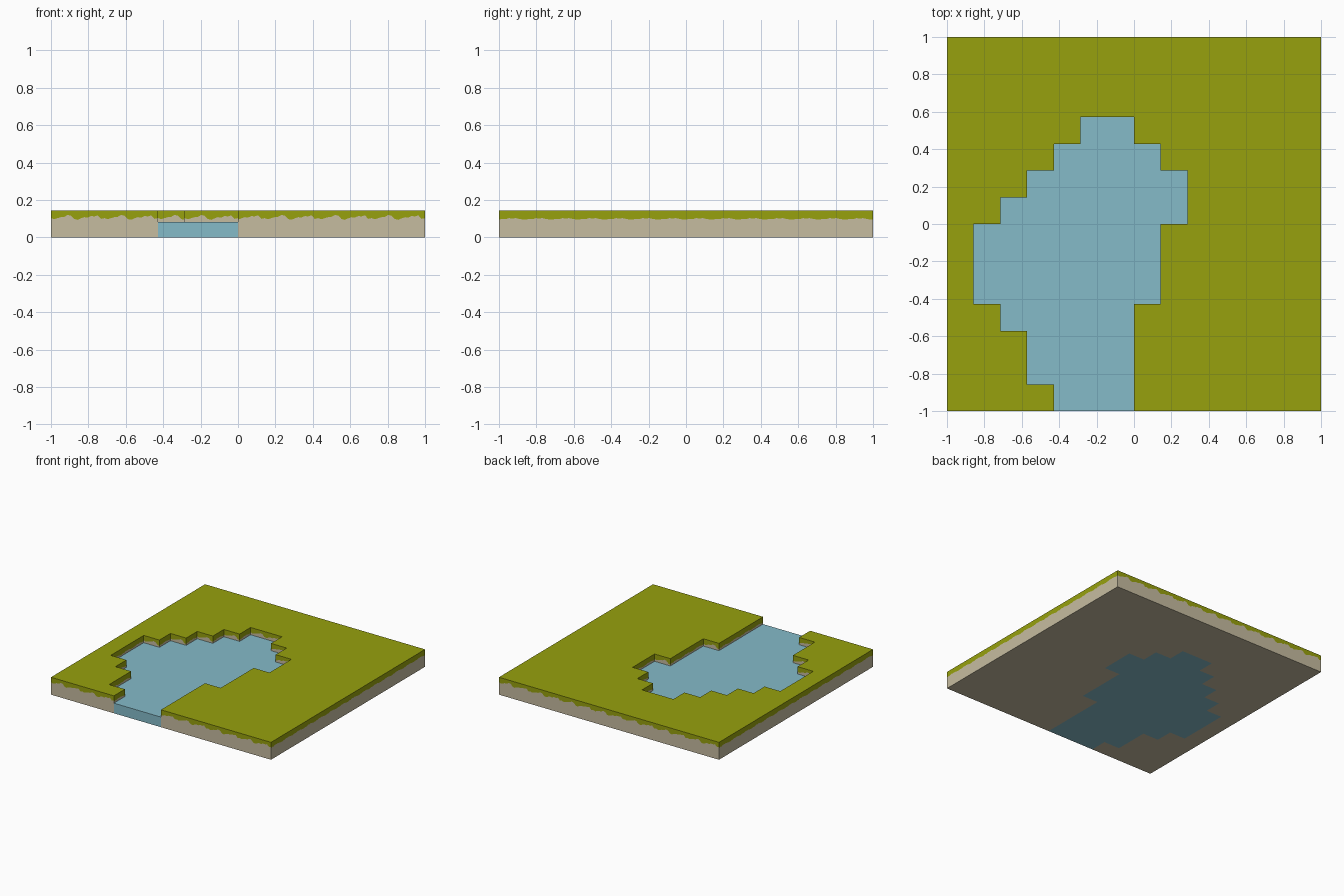
import bpy, bmesh

if "Cube" in bpy.data.objects:
    bpy.data.objects.remove(bpy.data.objects["Cube"])

C = 1 / 7             # tile size: the slab is 14 x 14 tiles
TOP, WATER = 0.143, 0.083

# water span (first x tile, end x tile) for each row of tiles, front to back
SPANS = dict(zip(range(-7, 4), [(-3, 0), (-4, 0), (-4, 0), (-5, 0), (-6, 1), (-6, 1),
                                (-6, 1), (-5, 2), (-4, 2), (-3, 1), (-2, 0)]))

# lower fringe of the turf across one tile, bold on x walls, gentle on y walls
BOLD = [[0.103, 0.097, 0.103, 0.108, 0.110, 0.120, 0.116, 0.098, 0.094],
        [0.094, 0.102, 0.108, 0.106, 0.114, 0.112, 0.118, 0.099, 0.103]]
GENTLE = [[0.095, 0.099, 0.097, 0.103, 0.101, 0.103, 0.099, 0.096, 0.095]] * 2


def material(name, rgb):
    m = bpy.data.materials.new(name)
    lin = [((c / 255 + 0.055) / 1.055) ** 2.4 if c > 10 else c / 255 / 12.92 for c in rgb]
    m.diffuse_color = (*lin, 1)
    m.use_nodes = True
    m.node_tree.nodes["Principled BSDF"].inputs["Base Color"].default_value = m.diffuse_color
    return m


grass = material("grass green", (151, 161, 13))
earth = material("pale earth", (198, 188, 160))
blue = material("water blue", (133, 187, 201))


def is_water(i, j):
    a, b = SPANS.get(j, (0, 0))
    return a <= i < b


def inside(i, j):
    return -7 <= i < 7 and -7 <= j < 7


def quad(bm, pts, mat):
    bm.faces.new([bm.verts.new(p) for p in pts]).material_index = mat


def flat(bm, i, j, z, up, mat):
    x, y = i * C, j * C
    pts = [(x, y, z), (x + C, y, z), (x + C, y + C, z), (x, y + C, z)]
    quad(bm, pts if up else pts[::-1], mat)


def strip(bm, p, q, lo, hi, mat):
    """Vertical band from p to q; lo and hi are (start, end) heights."""
    quad(bm, [(*p, lo[0]), (*q, lo[1]), (*q, hi[1]), (*p, hi[0])], mat)


def sides(i, j):
    """Neighbour tile and wall end points, counter-clockwise round the tile."""
    c = [(i, j), (i + 1, j), (i + 1, j + 1), (i, j + 1)]
    for k, (di, dj) in enumerate([(0, -1), (1, 0), (0, 1), (-1, 0)]):
        p, q = c[k], c[(k + 1) % 4]
        yield i + di, j + dj, [v * C for v in p], [v * C for v in q]


def fringe_wall(bm, p, q, bottom, profile):
    """Bank wall: earth below, grass above a ragged line."""
    n = len(profile) - 1
    at = lambda k: [a + (b - a) * k / n for a, b in zip(p, q)]
    for k in range(n):
        h = profile[k], profile[k + 1]
        strip(bm, at(k), at(k + 1), (bottom, bottom), h, 1)
        strip(bm, at(k), at(k + 1), h, (TOP, TOP), 0)


def finish(name, bm, mats):
    bmesh.ops.remove_doubles(bm, verts=bm.verts, dist=1e-5)
    me = bpy.data.meshes.new(name)
    bm.to_mesh(me)
    bm.free()
    for m in mats:
        me.materials.append(m)
    bpy.context.collection.objects.link(bpy.data.objects.new(name, me))


land, water = bmesh.new(), bmesh.new()
for i in range(-7, 7):
    for j in range(-7, 7):
        wet = is_water(i, j)
        bm = water if wet else land
        flat(bm, i, j, WATER if wet else TOP, True, 0)
        flat(bm, i, j, 0, False, 0 if wet else 1)
        for ni, nj, p, q in sides(i, j):
            outer = not inside(ni, nj)
            if wet and outer:                       # open water end at the front
                strip(water, p, q, (0, 0), (WATER, WATER), 0)
            elif not wet and (outer or is_water(ni, nj)):
                prof = (BOLD if nj != j else GENTLE)[(i + j) % 2]
                fringe_wall(land, p, q, 0 if outer else WATER, prof)

finish("grassy_bank", land, [grass, earth])
finish("pond_water", water, [blue])
